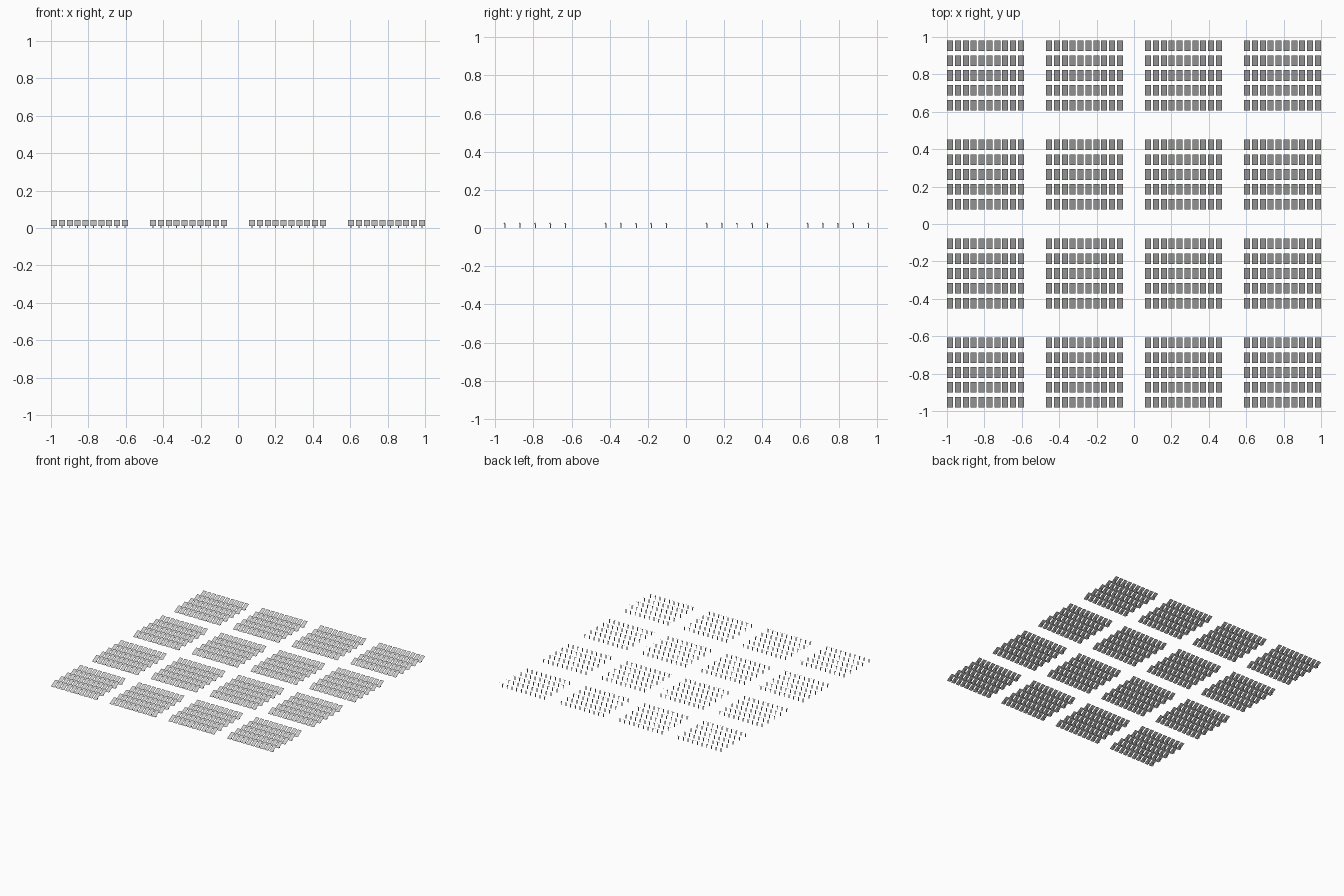
import bpy, bmesh, math
from mathutils import Matrix

if "Cube" in bpy.data.objects:
    bpy.data.objects.remove(bpy.data.objects["Cube"])

BLOCK, COL, ROW = 0.5293, 0.0422, 0.0796     # spacings of blocks, columns, rows
W, DEPTH, RISE, ZMID = 0.0322, 0.057, 0.032, 0.0275
TILT = math.atan2(RISE, DEPTH)
LENGTH = math.hypot(DEPTH, RISE)


def make_mesh(name, add_unit):
    """Repeat one unit over the 10 x 5 layout of a block."""
    bm = bmesh.new()
    for i in range(10):
        for j in range(5):
            add_unit(bm, Matrix.Translation(((i - 4.5) * COL, (j - 2) * ROW, 0)))
    me = bpy.data.meshes.new(name)
    bm.to_mesh(me)
    bm.free()
    return me


# Thin tilted sheet, low edge to the front
def panel(bm, place):
    m = place @ Matrix.Translation((0, 0, ZMID)) @ Matrix.Rotation(TILT, 4, 'X')
    bmesh.ops.create_grid(bm, x_segments=1, y_segments=1, size=0.5,
                          matrix=m @ Matrix.Diagonal((W, LENGTH, 1, 1)))


# Upright post with a short head square to the panel
def post(bm, place):
    t, knee = 0.005, 0.018
    bmesh.ops.create_cube(bm, size=1, matrix=place @ Matrix.Translation((0, 0.004, knee / 2))
                          @ Matrix.Diagonal((t, t, knee, 1)))
    head = Matrix.Translation((0, 0, ZMID)) @ Matrix.Rotation(TILT, 4, 'X')
    bmesh.ops.create_cube(bm, size=1, matrix=place @ head @ Matrix.Translation((0, 0, -0.0055))
                          @ Matrix.Diagonal((t, 0.007, 0.010, 1)))


parts = {"solar_panels": make_mesh("solar_panels", panel),
         "support_posts": make_mesh("support_posts", post)}

# 4 x 4 blocks
for bx in range(4):
    for by in range(4):
        for name, me in parts.items():
            ob = bpy.data.objects.new(f"{name}_{bx + 1}_{by + 1}", me)
            ob.location = ((bx - 1.5) * BLOCK, (by - 1.5) * BLOCK, 0)
            bpy.context.collection.objects.link(ob)
